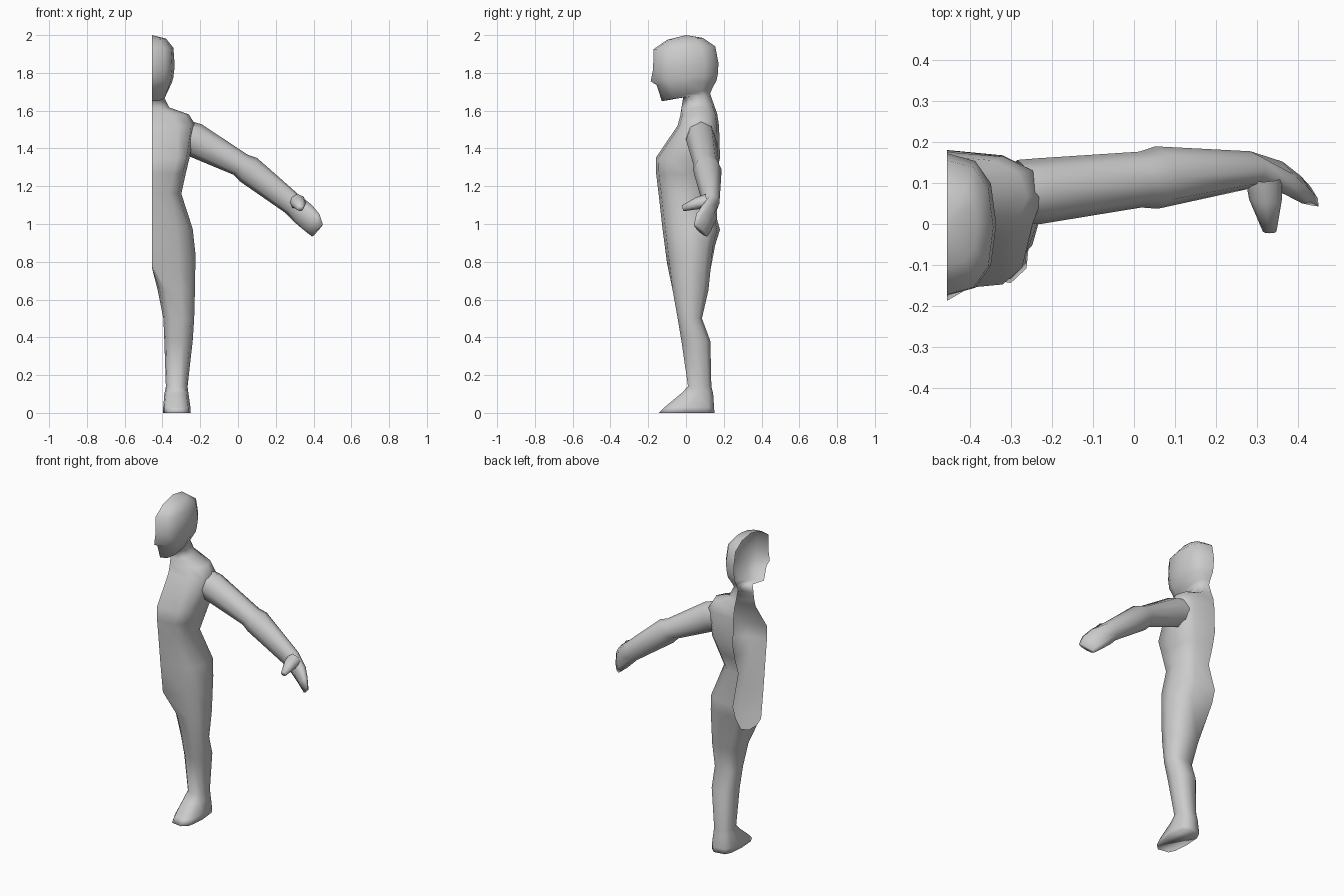
import bpy, bmesh
from math import sin, cos, radians, copysign
from mathutils import Vector

CUT = -0.455          # open mid-plane of the half figure


def power(v, e):
    return copysign(abs(v) ** e, v) if abs(v) > 1e-6 else 0.0


def half_ring(zf, zb, yf, yb, w, e=0.8, nose=0.0):
    """Seven points from the front centre round the side to the back centre."""
    pts = []
    for i in range(7):
        a = radians(-90 + 30 * i)
        s, c = power(sin(a), e), power(cos(a), e)
        y = (yf + yb) / 2 + (yb - yf) / 2 * s
        pts.append(Vector((CUT + w * c, y, zf + (zb - zf) * (s + 1) / 2)))
    pts[0].y -= nose
    return pts


def leg_ring(z, xi, xo, yf, yb, e=0.8):
    """Ten points, first seven on the outside, last three on the inside."""
    angles = [-120 + 40 * i for i in range(7)] + [150, 180, 210]
    return [Vector(((xi + xo) / 2 + (xo - xi) / 2 * power(cos(radians(a)), e),
                    (yf + yb) / 2 + (yb - yf) / 2 * power(sin(radians(a)), e), z))
            for a in angles]


def tube_ring(c, d, n, rn, rb):
    """Eight-sided section at c, facing d, radius rn along n and rb across."""
    n = Vector(n).normalized()
    b = Vector(d).cross(n).normalized()
    return [Vector(c) + n * rn * cos(radians(45 * i)) + b * rb * sin(radians(45 * i))
            for i in range(8)]


def bridge(bm, r0, r1, closed):
    n = len(r1) if closed else min(len(r0), len(r1))
    for i in range(n if closed else n - 1):
        j = (i + 1) % n
        bm.faces.new((r0[i], r0[j], r1[j], r1[i]))


def finish(bm, name):
    bmesh.ops.remove_doubles(bm, verts=bm.verts, dist=0.0005)
    bmesh.ops.recalc_face_normals(bm, faces=bm.faces)
    me = bpy.data.meshes.new(name)
    bm.to_mesh(me)
    bm.free()
    for p in me.polygons:
        p.use_smooth = True
    bpy.context.collection.objects.link(bpy.data.objects.new(name, me))


def tube(name, rings):
    bm = bmesh.new()
    loops = [[bm.verts.new(p) for p in r] for r in rings]
    for a, b in zip(loops, loops[1:]):
        bridge(bm, a, b, True)
    bm.faces.new(loops[-1])
    finish(bm, name)


# Head, neck and torso: open half shell
body = [
    (2.0, 2.0, 0, 0, 0),
    (1.975, 1.985, -0.10, 0.09, 0.075),
    (1.925, 1.94, -0.172, 0.155, 0.113),
    (1.82, 1.85, -0.174, 0.172, 0.12),
    (1.755, 1.79, -0.168, 0.168, 0.112, 0.8, 0.019),
    (1.735, 1.76, -0.155, 0.162, 0.105),
    (1.65, 1.72, -0.128, 0.14, 0.075),
    (1.67, 1.69, -0.015, 0.128, 0.06, 0.9),
    (1.61, 1.625, -0.025, 0.15, 0.09, 0.9),
    (1.575, 1.585, -0.03, 0.165, 0.195, 0.8),
    (1.52, 1.52, -0.045, 0.175, 0.232, 0.75),
    (1.35, 1.35, -0.16, 0.18, 0.198, 0.55),
    (1.265, 1.265, -0.158, 0.16, 0.178, 0.65),
    (1.16, 1.16, -0.145, 0.125, 0.155, 0.75),
    (0.98, 0.97, -0.125, 0.18, 0.215, 0.7),
    (0.79, 0.89, -0.10, 0.155, 0.23, 0.7),
]
# Leg and foot: z, inner x, outer x, front y, back y
leg = [
    (0.65, -0.425, -0.228, -0.072, 0.12),
    (0.50, -0.395, -0.232, -0.045, 0.085),
    (0.38, -0.39, -0.24, -0.025, 0.13),
    (0.14, -0.382, -0.267, 0.01, 0.135),
    (0.10, -0.39, -0.262, -0.03, 0.145),
    (0.03, -0.396, -0.252, -0.115, 0.15, 0.65),
    (0.0, -0.396, -0.25, -0.145, 0.152, 0.65),
]
bm = bmesh.new()
loops = [[bm.verts.new(p) for p in half_ring(*r)] for r in body]
for a, b in zip(loops, loops[1:]):
    bridge(bm, a, b, False)
# Crotch line closes the half ring into a full leg ring
last = loops[-1] + [bm.verts.new((CUT, y, z))
                    for y, z in ((0.10, 0.80), (0.02, 0.765), (-0.06, 0.765))]
for r in leg:
    nxt = [bm.verts.new(p) for p in leg_ring(*r)]
    bridge(bm, last, nxt, True)
    last = nxt
bm.faces.new(last)
finish(bm, "half_body")

# Arm and hand
d = (0.8, 0.05, -0.58)
n = (0.58, 0, 0.8)
tip_d = (0.7, -0.2, -0.8)
tube("arm_and_hand", [
    tube_ring((-0.28, 0.078, 1.46), d, (0.35, 0, 0.93), 0.09, 0.078),
    tube_ring((-0.23, 0.08, 1.445), d, (0.4, 0, 0.9), 0.091, 0.08),
    tube_ring((0.015, 0.108, 1.313), d, n, 0.065, 0.068),
    tube_ring((0.055, 0.113, 1.288), d, n, 0.077, 0.076),
    tube_ring((0.285, 0.132, 1.108), d, n, 0.06, 0.045),
    tube_ring((0.345, 0.118, 1.055), tip_d, (0.6, -0.4, 0.6), 0.072, 0.038),
    tube_ring((0.39, 0.095, 1.01), tip_d, (0.55, -0.55, 0.6), 0.072, 0.028),
    tube_ring((0.421, 0.078, 0.966), tip_d, (0.5, -0.63, 0.59), 0.056, 0.016),
])

# Thumb
tube("thumb", [
    tube_ring((0.315, 0.115, 1.115), (0, -1, -0.3), (1, 0, 0), 0.045, 0.045),
    tube_ring((0.32, 0.06, 1.11), (0, -1, -0.3), (1, 0, 0), 0.04, 0.032),
    tube_ring((0.33, -0.018, 1.083), (0, -1, -0.3), (1, 0, 0), 0.017, 0.016),
])
